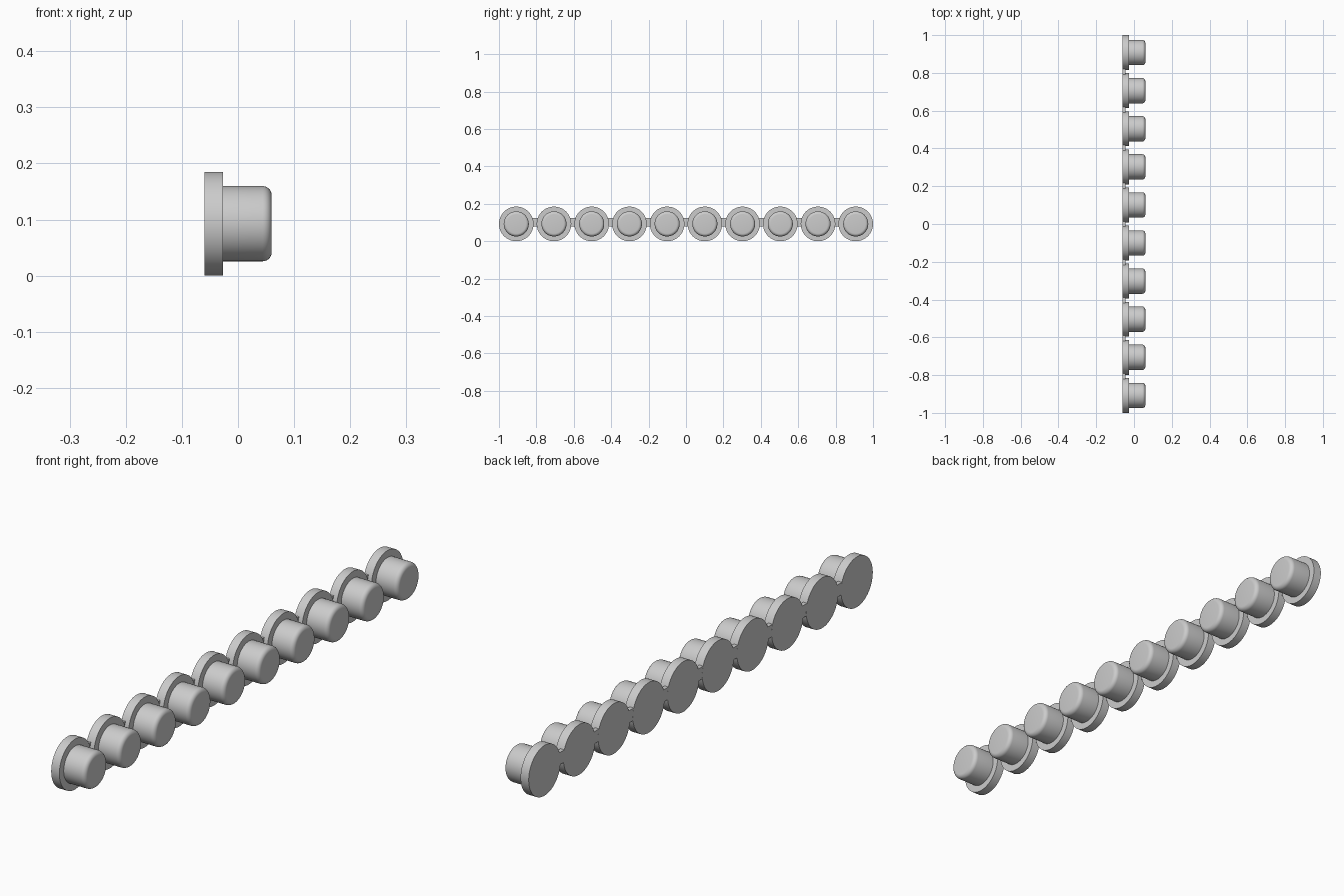
import bpy, bmesh, math
from mathutils import Matrix

cube = bpy.data.objects.get("Cube")
if cube:
    bpy.data.objects.remove(cube, do_unlink=True)

COUNT = 10
FLANGE_R, STUD_R, FILLET = 0.0925, 0.067, 0.016
BACK, STEP, FRONT = -0.06, -0.027, 0.06
PITCH = (2 - 2 * FLANGE_R) / (COUNT - 1)
SIDES = 64

grey = bpy.data.materials.new("light grey")
grey.use_nodes = True
colour = (0.6, 0.6, 0.6, 1)
grey.diffuse_color = colour
grey.node_tree.nodes["Principled BSDF"].inputs["Base Color"].default_value = colour


def finish(name, bm, smooth=True):
    bmesh.ops.recalc_face_normals(bm, faces=bm.faces)
    mesh = bpy.data.meshes.new(name)
    bm.to_mesh(mesh)
    bm.free()
    mesh.materials.append(grey)
    obj = bpy.data.objects.new(name, mesh)
    bpy.context.collection.objects.link(obj)
    if smooth:
        bpy.ops.object.select_all(action="DESELECT")
        obj.select_set(True)
        bpy.context.view_layer.objects.active = obj
        bpy.ops.object.shade_smooth_by_angle(angle=math.radians(35))
    return obj


# Flanged button: profile of (x, radius) turned around the x axis
def button(name, y):
    profile = [(BACK, FLANGE_R), (STEP, FLANGE_R), (STEP, STUD_R)]
    for i in range(7):
        a = math.pi / 2 * i / 6
        profile.append((FRONT - FILLET + FILLET * math.sin(a),
                        STUD_R - FILLET + FILLET * math.cos(a)))
    bm = bmesh.new()
    rings = []
    for x, r in profile:
        rings.append([bm.verts.new((x, r * math.cos(t), r * math.sin(t)))
                      for t in (math.tau * k / SIDES for k in range(SIDES))])
    for a, b in zip(rings, rings[1:]):
        for k in range(SIDES):
            n = (k + 1) % SIDES
            bm.faces.new((a[k], a[n], b[n], b[k]))
    bm.faces.new(rings[0])
    bm.faces.new(rings[-1])
    obj = finish(name, bm)
    obj.location = (0, y, FLANGE_R)


# Thin bar joining two neighbouring flanges
def link(name, y):
    bm = bmesh.new()
    bmesh.ops.create_cube(bm, size=1, matrix=Matrix.Diagonal((0.016, 0.05, 0.045, 1)))
    obj = finish(name, bm, smooth=False)
    obj.location = (BACK + 0.0082, y, 0.102)


for i in range(COUNT):
    y = -1 + FLANGE_R + i * PITCH
    button(f"button_{i + 1}", y)
    if i < COUNT - 1:
        link(f"link_{i + 1}", y + PITCH / 2)
